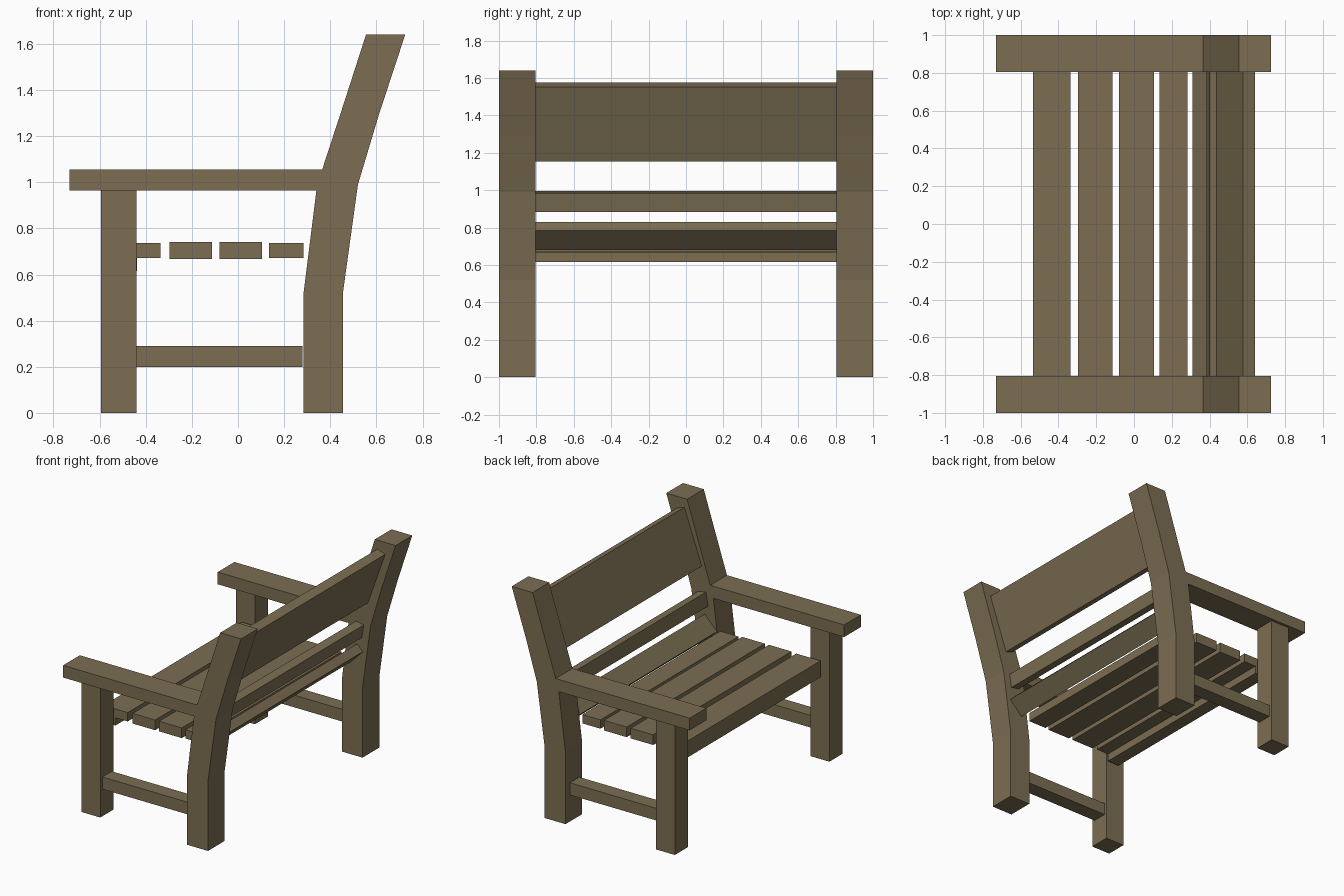
import bpy, bmesh
from mathutils import Vector

if "Cube" in bpy.data.objects:
    bpy.data.objects.remove(bpy.data.objects["Cube"])

wood = bpy.data.materials.new("weathered_wood")
wood.diffuse_color = (0.20, 0.155, 0.085, 1)
wood.use_nodes = True
wood.node_tree.nodes["Principled BSDF"].inputs["Base Color"].default_value = wood.diffuse_color


def extrude(name, profile, y0, y1):
    """Extrude an x-z profile along y."""
    bm = bmesh.new()
    face = bm.faces.new([bm.verts.new((x, y0, z)) for x, z in profile])
    new = bmesh.ops.extrude_face_region(bm, geom=[face])["geom"]
    bmesh.ops.translate(bm, vec=(0, y1 - y0, 0),
                        verts=[v for v in new if isinstance(v, bmesh.types.BMVert)])
    bmesh.ops.recalc_face_normals(bm, faces=bm.faces)
    mesh = bpy.data.meshes.new(name)
    bm.to_mesh(mesh)
    bm.free()
    mesh.materials.append(wood)
    obj = bpy.data.objects.new(name, mesh)
    bpy.context.collection.objects.link(obj)
    return obj


def rect(x0, x1, z0, z1):
    return [(x0, z0), (x1, z0), (x1, z1), (x0, z1)]


def plank(bottom, top, t):
    """Tilted plank section: front edge bottom-to-top, thickness towards the back."""
    b, u = Vector(bottom), Vector(top)
    d = (u - b).normalized()
    n = Vector((d.y, -d.x)) * t
    return [b, b + n, u + n, u]


# Side frames: bent back post, front leg, armrest, lower stretcher
post = [(0.285, 0), (0.455, 0), (0.455, 0.52), (0.52, 0.99), (0.61, 1.29), (0.725, 1.64),
        (0.555, 1.64), (0.455, 1.33), (0.365, 1.055), (0.34, 0.965), (0.285, 0.525)]
frame_parts = [
    ("back_post", post, 0.805, 1.0),
    ("front_leg", rect(-0.595, -0.44, 0, 0.965), 0.825, 0.98),
    ("armrest", rect(-0.73, 0.365, 0.965, 1.055), 0.805, 1.0),
    ("stretcher", rect(-0.44, 0.28, 0.20, 0.29), 0.845, 0.955),
]
for side, s in (("near", -1), ("far", 1)):
    for name, profile, a, b in frame_parts:
        extrude(f"{name}_{side}", profile, s * a, s * b)

# Cross members between the frames: seat slats, apron and back boards
cross_parts = [
    ("seat_slat_1", rect(-0.535, -0.337, 0.672, 0.737)),
    ("seat_slat_2", rect(-0.297, -0.113, 0.667, 0.742)),
    ("seat_slat_3", rect(-0.08, 0.105, 0.667, 0.742)),
    ("seat_slat_4", rect(0.135, 0.283, 0.672, 0.737)),
    ("front_apron", rect(-0.535, -0.437, 0.615, 0.672)),
    ("seat_back_slat", plank((0.31, 0.727), (0.411, 0.83), 0.066)),
    ("lower_back_rail", plank((0.383, 0.895), (0.40, 0.995), 0.066)),
    ("upper_back_board", plank((0.435, 1.177), (0.577, 1.575), 0.067)),
]
for name, profile in cross_parts:
    extrude(name, profile, -0.807, 0.807)
